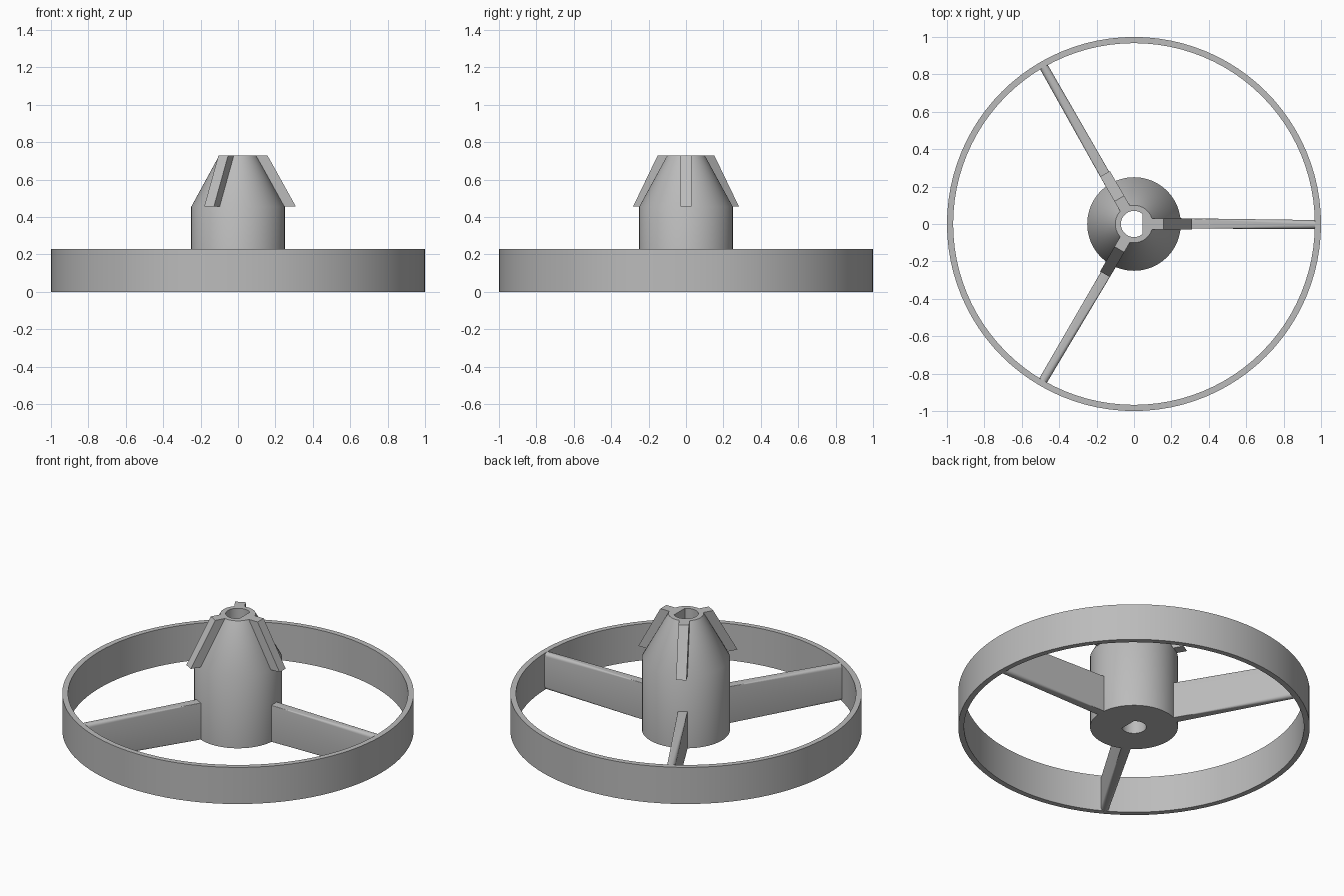
import bpy, bmesh, math
from mathutils import Matrix

if "Cube" in bpy.data.objects:
    bpy.data.objects.remove(bpy.data.objects["Cube"])

grey = bpy.data.materials.new("plain grey")
grey.diffuse_color = (0.5, 0.5, 0.5, 1)
grey.use_nodes = True
grey.node_tree.nodes["Principled BSDF"].inputs["Base Color"].default_value = grey.diffuse_color


def finish(name, bm):
    """Turn a bmesh into a shaded, coloured object."""
    bmesh.ops.recalc_face_normals(bm, faces=bm.faces)
    me = bpy.data.meshes.new(name)
    bm.to_mesh(me)
    bm.free()
    me.materials.append(grey)
    ob = bpy.data.objects.new(name, me)
    bpy.context.collection.objects.link(ob)
    bpy.ops.object.select_all(action='DESELECT')
    ob.select_set(True)
    bpy.context.view_layer.objects.active = ob
    bpy.ops.object.shade_smooth_by_angle(angle=math.radians(30))
    return ob


def loft(name, loops, closed=False, angle=0.0):
    """Skin a list of equal-length loops; closed joins last to first, else ends are capped."""
    bm = bmesh.new()
    rings = [[bm.verts.new(p) for p in loop] for loop in loops]
    pairs = list(zip(rings, rings[1:]))
    if closed:
        pairs.append((rings[-1], rings[0]))
    else:
        bm.faces.new(rings[0])
        bm.faces.new(rings[-1])
    for a, b in pairs:
        for i in range(len(a)):
            j = (i + 1) % len(a)
            bm.faces.new((a[i], a[j], b[j], b[i]))
    bm.transform(Matrix.Rotation(angle, 4, 'Z'))
    return finish(name, bm)


SEG = 96


def circle(r, z, flat=9.0):
    """Circle, optionally cut off straight at x = flat (D shape)."""
    pts = []
    for i in range(SEG):
        a = 2 * math.pi * i / SEG
        pts.append((min(r * math.cos(a), flat), r * math.sin(a), z))
    return pts


# Outer rim
loft("rim", [circle(1, 0), circle(1, 0.23), circle(0.967, 0.23), circle(0.967, 0)], closed=True)

# Hub with tapered nose and D-shaped through bore
loft("hub", [circle(0.25, 0), circle(0.25, 0.455), circle(0.1, 0.73),
             circle(0.07, 0.73, 0.045), circle(0.07, 0, 0.045)], closed=True)


def blade_section(x, y0, y1, r):
    """Upright rounded rectangle, full rim height."""
    pts = []
    for cy, cz, start in ((y1 - r, 0.23 - r, 0), (y0 + r, 0.23 - r, 90),
                          (y0 + r, r, 180), (y1 - r, r, 270)):
        for k in range(6):
            a = math.radians(start + 18 * k)
            pts.append((x, cy + r * math.cos(a), cz + r * math.sin(a)))
    return pts


for n in range(3):
    ang = n * 2 * math.pi / 3
    # Spoke blade, squarer at the root and rounded at the tip
    loft(f"spoke_{n + 1}", [blade_section(0.235, -0.025, 0.031, 0.002),
                            blade_section(0.975, -0.026, 0.021, 0.022)], angle=ang)
    # Sloping rib on the nose
    profile = ((0.24, 0.455), (0.31, 0.455), (0.157, 0.73), (0.085, 0.73))
    loft(f"nose_rib_{n + 1}", [[(x, y, z) for x, z in profile] for y in (-0.03, 0.03)], angle=ang)
